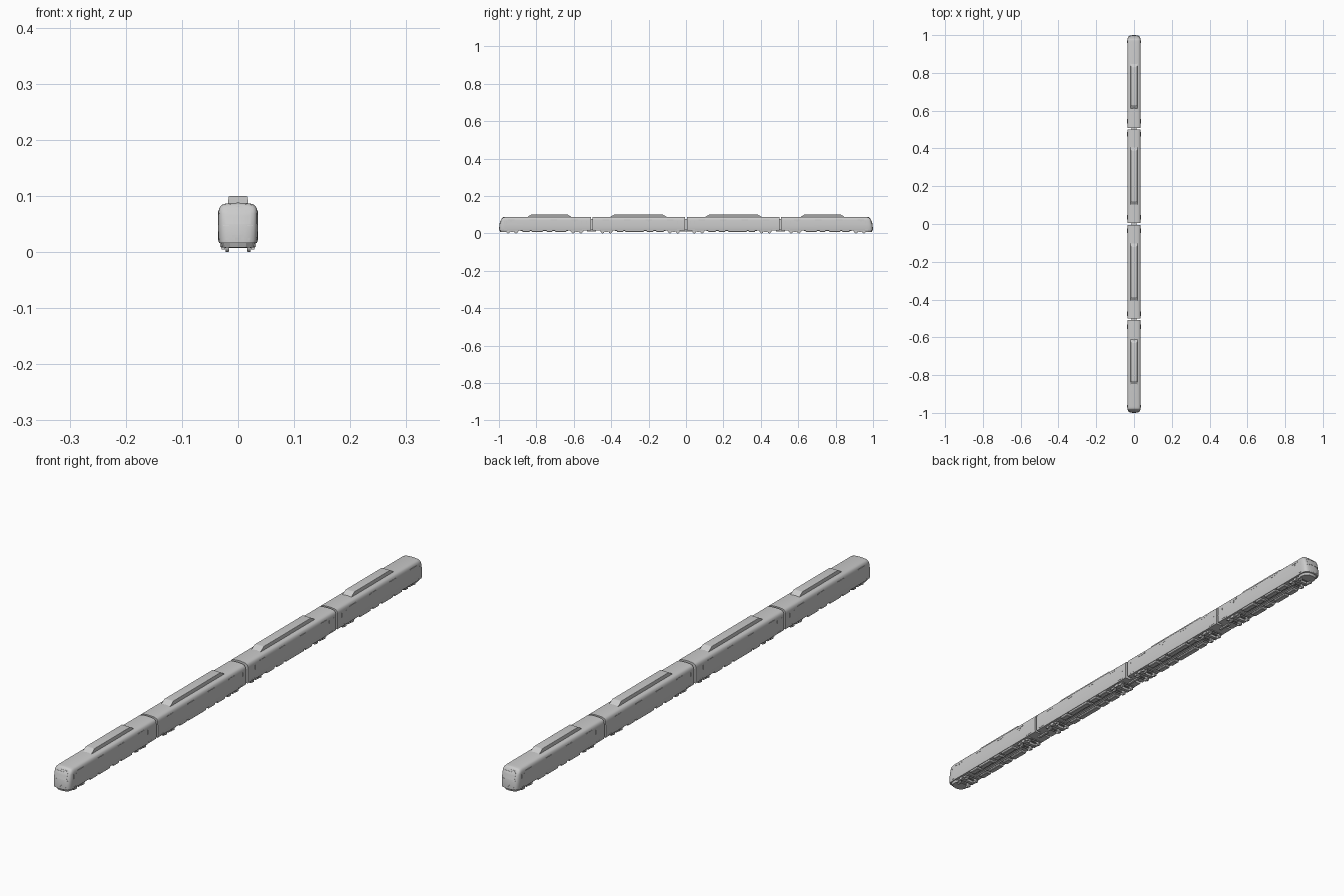
import bpy, bmesh, math
from mathutils import Vector, Matrix
from mathutils.bvhtree import BVHTree

if "Cube" in bpy.data.objects:
    bpy.data.objects.remove(bpy.data.objects["Cube"])


def finish(name, bm, mx=False, my=True, smooth=0):
    """Turn a bmesh into an object, mirrored across the train's centre planes."""
    bmesh.ops.recalc_face_normals(bm, faces=bm.faces)
    me = bpy.data.meshes.new(name)
    bm.to_mesh(me)
    bm.free()
    ob = bpy.data.objects.new(name, me)
    bpy.context.collection.objects.link(ob)
    if smooth:
        bpy.ops.object.select_all(action='DESELECT')
        ob.select_set(True)
        bpy.context.view_layer.objects.active = ob
        bpy.ops.object.shade_smooth_by_angle(angle=math.radians(smooth))
    if mx or my:
        m = ob.modifiers.new("mirror", 'MIRROR')
        m.use_axis = (mx, my, False)
        m.use_mirror_merge = False
    return ob


def add_box(bm, x0, x1, y0, y1, z0, z1):
    c = Vector(((x0 + x1) / 2, (y0 + y1) / 2, (z0 + z1) / 2))
    s = Matrix.Diagonal((x1 - x0, y1 - y0, z1 - z0, 1))
    return bmesh.ops.create_cube(bm, size=1, matrix=Matrix.Translation(c) @ s)['verts']


def boxes(name, items, mx=False):
    bm = bmesh.new()
    for b in items:
        add_box(bm, *b)
    return finish(name, bm, mx)


def add_cyl(bm, x, y, z, r, length, seg=20):
    mat = Matrix.Translation((x, y, z)) @ Matrix.Rotation(math.pi / 2, 4, 'Y')
    bmesh.ops.create_cone(bm, cap_ends=True, segments=seg, radius1=r, radius2=r, depth=length, matrix=mat)


# Half cross-section of a car body, bottom to roof
HALF = [(0.029, 0.016), (0.034, 0.0165), (0.0353, 0.022), (0.0355, 0.045), (0.0350, 0.070),
        (0.0342, 0.076), (0.0320, 0.081), (0.0285, 0.0845), (0.022, 0.0865), (0.012, 0.0875)]
RING = [(0, 0.016)] + HALF + [(0, 0.088)] + [(-x, z) for x, z in reversed(HALF)]


def loft(stations):
    """Stations: y, width factor, roof drop, windscreen rake."""
    bm = bmesh.new()
    rings = []
    for y, w, drop, rake in stations:
        ring = []
        for x, z in RING:
            t = max(0, (z - 0.035) / 0.053)
            zz = z - drop * max(0, (z - 0.06) / 0.028)
            ring.append(bm.verts.new((x * w, y + rake * t ** 1.6, zz)))
        rings.append(ring)
    n = len(RING)
    for a, b in zip(rings, rings[1:]):
        for i in range(n):
            bm.faces.new((a[i], a[(i + 1) % n], b[(i + 1) % n], b[i]))
    bm.faces.new(rings[0])
    if stations[-1][1] > 0:
        bm.faces.new(rings[-1])
    bmesh.ops.remove_doubles(bm, verts=bm.verts, dist=1e-6)
    bmesh.ops.dissolve_degenerate(bm, edges=bm.edges, dist=1e-6)
    return bm


# Car bodies: cab car with rounded nose, and middle car
bm = loft([(-0.509, 1, 0, 0), (-0.965, 1, 0, 0), (-0.975, 0.99, 0.001, 0.002), (-0.984, 0.955, 0.002, 0.006),
           (-0.990, 0.89, 0.004, 0.010), (-0.9945, 0.78, 0.0055, 0.013), (-0.997, 0.6, 0.0065, 0.015),
           (-0.9985, 0.35, 0.007, 0.016), (-0.999, 0, 0.007, 0.016)])
nose = BVHTree.FromBMesh(bm)
finish("cab_car_body", bm, smooth=35)
finish("middle_car_body", loft([(-0.501, 1, 0, 0), (-0.006, 1, 0, 0)]), smooth=35)


def patch(name, x0, x1, z0, z1, thick=0.0008, mx=False, n=8):
    """A thin panel wrapped onto the curved cab front."""
    bm = bmesh.new()
    grid = []
    for j in range(n + 1):
        row = []
        for i in range(n + 1):
            x, z = x0 + (x1 - x0) * i / n, z0 + (z1 - z0) * j / n
            hit = nose.ray_cast(Vector((x + 1e-5, -2, z)), Vector((0, 1, 0)))[0]
            row.append(bm.verts.new((x, (hit.y if hit else -0.985) - thick, z)))
        grid.append(row)
    for a, b in zip(grid, grid[1:]):
        for i in range(n):
            bm.faces.new((a[i], a[i + 1], b[i + 1], b[i]))
    edge = bmesh.ops.extrude_face_region(bm, geom=bm.faces[:])['geom']
    bmesh.ops.translate(bm, vec=(0, thick * 1.5, 0), verts=[v for v in edge if isinstance(v, bmesh.types.BMVert)])
    finish(name, bm, mx, smooth=30)


# Cab front details
patch("windscreen", -0.022, 0.022, 0.050, 0.074)
patch("destination_panel", -0.016, 0.016, 0.0765, 0.079)
patch("front_handrail", 0.016, 0.027, 0.0465, 0.0480, mx=True)
patch("headlight", 0.017, 0.023, 0.019, 0.025, mx=True)
patch("coupler_surround", -0.011, 0.011, 0.018, 0.030)

# Curved skirt under the nose
bm = bmesh.new()
outline = [(-0.031, -0.955), (-0.031, -0.975), (-0.026, -0.988), (-0.015, -0.995), (0, -0.997),
           (0.015, -0.995), (0.026, -0.988), (0.031, -0.975), (0.031, -0.955)]
low = [bm.verts.new((x * 0.9, y + 0.004, 0.008)) for x, y in outline]
top = [bm.verts.new((x, y, 0.018)) for x, y in outline]
for i in range(len(outline)):
    k = (i + 1) % len(outline)
    bm.faces.new((low[i], low[k], top[k], top[i]))
bm.faces.new(low)
bm.faces.new(top)
finish("front_skirt", bm)
boxes("front_coupler", [(-0.005, 0.005, -1.0, -0.98, 0.020, 0.026)])

# Roof equipment pods with sloped ends
for name, y0, y1 in (("cab_car_roof_pod", -0.853, -0.607), ("middle_car_roof_pod", -0.410, -0.098)):
    bm = bmesh.new()
    for v in add_box(bm, -0.018, 0.018, y0, y1, 0.084, 0.0995):
        if v.co.z > 0.09:
            v.co.y += 0.022 if v.co.y < (y0 + y1) / 2 else -0.022
            v.co.x *= 0.95
    bmesh.ops.bevel(bm, geom=[e for e in bm.edges if all(v.co.z > 0.09 for v in e.verts)],
                    offset=0.0025, segments=3, profile=0.5, affect='EDGES')
    finish(name, bm, smooth=40)

# Gangways and couplers between the cars
boxes("gangway", [(-0.012, 0.012, -0.512, -0.498, 0.018, 0.078), (-0.012, 0.012, -0.008, 0, 0.018, 0.078)])
boxes("car_coupler", [(-0.004, 0.004, -0.53, -0.48, 0.011, 0.016), (-0.004, 0.004, -0.03, 0, 0.011, 0.016)])

# Window vents and frames
S0, S1 = 0.0340, 0.0357
vents = [-0.935, -0.82, -0.707, -0.595, -0.43, -0.315, -0.20, -0.085]
boxes("window_vent", [(S0, S1, y - 0.017, y + 0.017, 0.0695, 0.0735) for y in vents], True)
boxes("vent_bracket", [(S0, S1, y - 0.003, y + 0.003, 0.060, 0.0695) for y in vents[::3]], True)

# Side door frames with handrails
frames = []
for y, w in ((-0.965, 0.007), (-0.545, 0.012), (-0.475, 0.012), (-0.035, 0.012)):
    for s in (-1, 1):
        frames.append((S0, S1, y + s * w - 0.0008, y + s * w + 0.0008, 0.050, 0.066))
    frames.append((S0, 0.0359, y - w, y + w, 0.021, 0.0225))
boxes("door_rail", frames, True)

# Bogies
bm_w, bm_f = bmesh.new(), bmesh.new()
for yc in (-0.930, -0.583, -0.425, -0.065):
    for dy in (-0.021, 0.021):
        y = yc + dy
        for s in (-1, 1):
            add_cyl(bm_w, s * 0.0195, y, 0.009, 0.009, 0.005)
            add_cyl(bm_w, s * 0.0172, y, 0.009, 0.0082, 0.002)
            add_box(bm_f, s * 0.026 - 0.003, s * 0.026 + 0.003, y - 0.005, y + 0.005, 0.005, 0.013)
        add_cyl(bm_w, 0, y, 0.009, 0.002, 0.05, 10)
    for s in (-1, 1):
        add_box(bm_f, s * 0.025 - 0.0025, s * 0.025 + 0.0025, yc - 0.034, yc + 0.034, 0.010, 0.014)
        add_box(bm_f, s * 0.025 - 0.004, s * 0.025 + 0.004, yc - 0.007, yc + 0.007, 0.007, 0.017)
    add_box(bm_f, -0.024, 0.024, yc - 0.006, yc + 0.006, 0.008, 0.0165)
    for e in (-0.033, 0.033):
        add_box(bm_f, -0.025, 0.025, yc + e - 0.002, yc + e + 0.002, 0.010, 0.013)
finish("wheels_and_axles", bm_w, smooth=35)
finish("bogie_frame", bm_f)

# Underfloor equipment boxes
sides = [(-0.875, -0.835), (-0.825, -0.765), (-0.745, -0.715), (-0.700, -0.640),
         (-0.370, -0.335), (-0.325, -0.225), (-0.210, -0.175), (-0.160, -0.118)]
under = [(0.012, 0.032, a, b, 0.008, 0.0165) for a, b in sides]
bm = bmesh.new()
for b in under:
    add_box(bm, *b)
bmesh.ops.bevel(bm, geom=[e for e in bm.edges if all(v.co.z < 0.01 for v in e.verts)],
                offset=0.002, segments=1, affect='EDGES')
finish("underfloor_box", bm, True)
boxes("underframe_beam", [(0.006, 0.009, -0.885, -0.63, 0.012, 0.0165), (0.006, 0.009, -0.38, -0.11, 0.012, 0.0165)], True)
